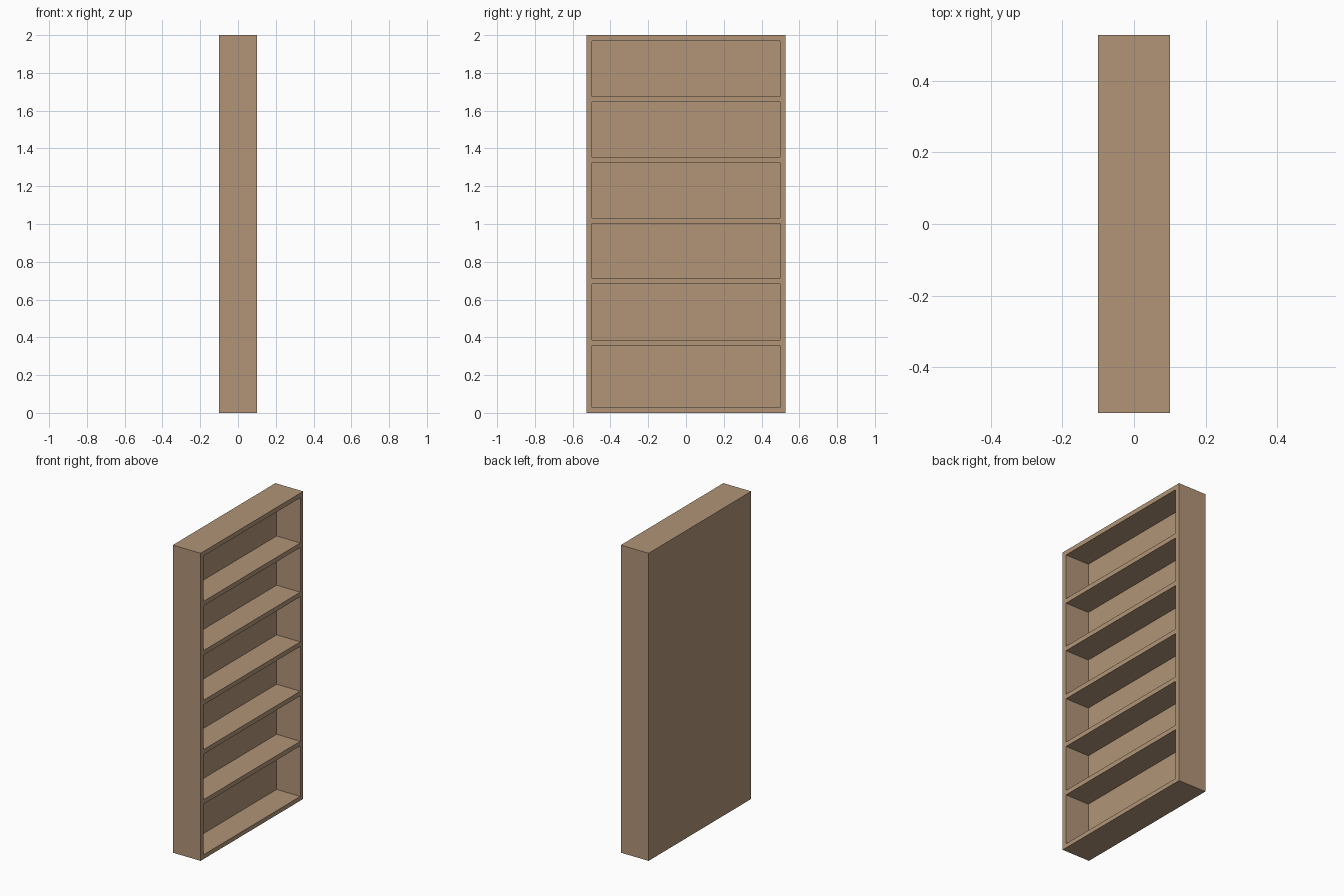
import bpy, bmesh

if "Cube" in bpy.data.objects:
    bpy.data.objects.remove(bpy.data.objects["Cube"])

HALF_D, HALF_W, HEIGHT = 0.10, 0.527, 2.0
BOARD = 0.03                                   # thickness of every board
SHELVES = [0.3715, 0.697, 1.018, 1.341, 1.661] # shelf centre heights

wood = bpy.data.materials.new("light_brown_wood")
wood.diffuse_color = (0.445, 0.298, 0.184, 1)
wood.use_nodes = True
wood.node_tree.nodes["Principled BSDF"].inputs["Base Color"].default_value = wood.diffuse_color

# Grid lines of the open face, which looks towards +x
ys = [-HALF_W, -HALF_W + BOARD, HALF_W - BOARD, HALF_W]
zs = [0, BOARD - 0.002]
for c in SHELVES:
    zs += [c - BOARD / 2, c + BOARD / 2]
zs += [HEIGHT - BOARD, HEIGHT]

bm = bmesh.new()
grid = [[bm.verts.new((HALF_D, y, z)) for z in zs] for y in ys]
bays = []
for i in range(len(ys) - 1):
    for j in range(len(zs) - 1):
        f = bm.faces.new((grid[i][j], grid[i + 1][j], grid[i + 1][j + 1], grid[i][j + 1]))
        if i == 1 and j % 2 == 1:
            bays.append(f)

# Outer sides, top and bottom, closed by the back panel
rim = [e for e in bm.edges if e.is_boundary]
ext = bmesh.ops.extrude_edge_only(bm, edges=rim)["geom"]
bmesh.ops.translate(bm, vec=(-2 * HALF_D, 0, 0),
                    verts=[g for g in ext if isinstance(g, bmesh.types.BMVert)])
bmesh.ops.holes_fill(bm, edges=[e for e in bm.edges if e.is_boundary], sides=0)

# Open bays pushed in as far as the back panel
for f in bays:
    new = bmesh.ops.extrude_discrete_faces(bm, faces=[f])["faces"][0]
    bmesh.ops.translate(bm, vec=(-2 * HALF_D + BOARD, 0, 0), verts=new.verts)

bmesh.ops.recalc_face_normals(bm, faces=bm.faces)

mesh = bpy.data.meshes.new("bookcase")
bm.to_mesh(mesh)
bm.free()
mesh.materials.append(wood)
bookcase = bpy.data.objects.new("bookcase", mesh)
bpy.context.collection.objects.link(bookcase)
